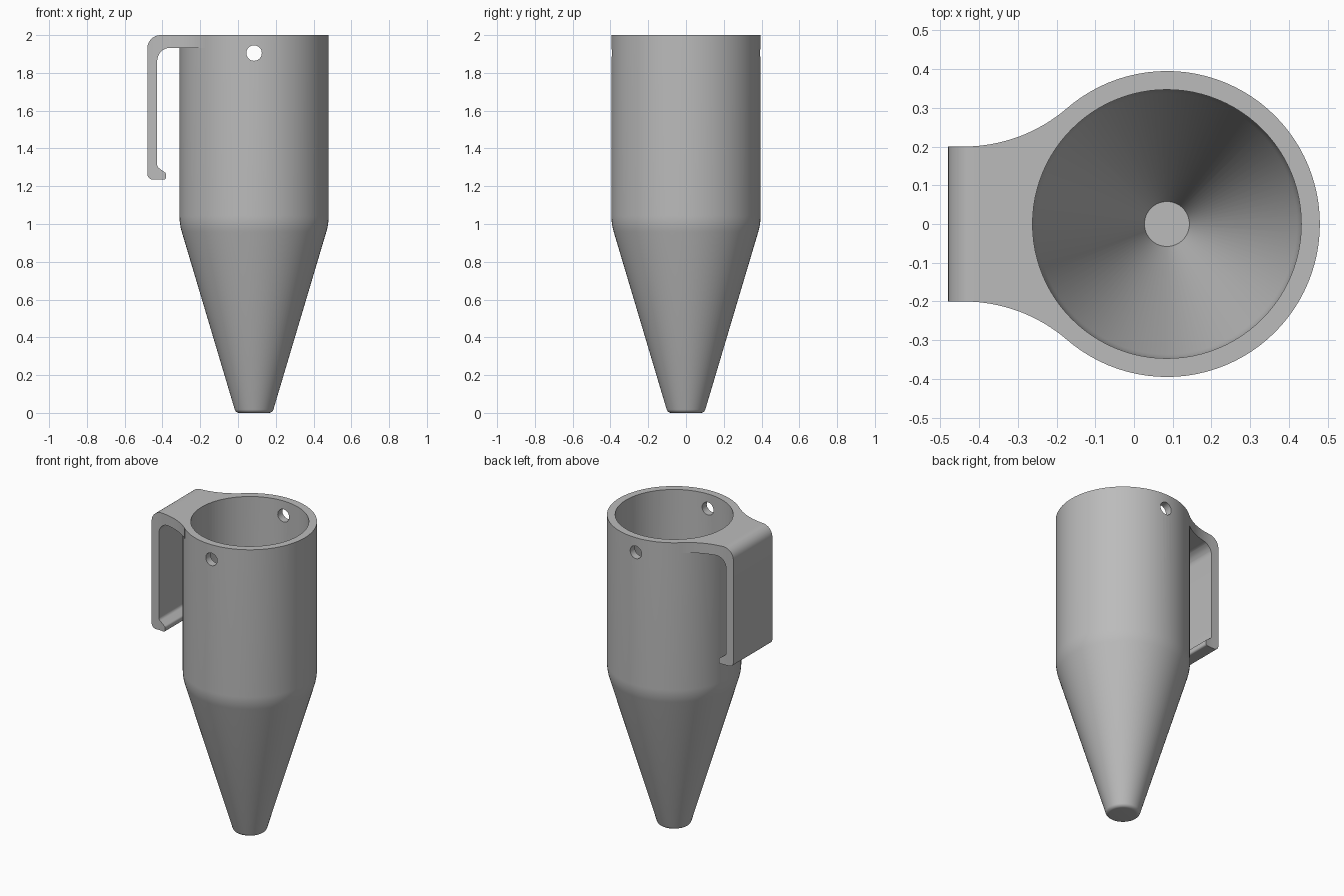
import bpy, bmesh
from math import sin, cos, tan, pi, radians, atan2
from mathutils import Vector, Matrix

cube = bpy.data.objects.get("Cube")
if cube:
    bpy.data.objects.remove(cube, do_unlink=True)

AXIS_X, RADIUS, TOP = 0.085, 0.395, 2.0
CLIP_X, CLIP_HALF = -0.48, 0.2

grey = bpy.data.materials.new("plain grey")
grey.use_nodes = True
COLOUR = (0.5, 0.5, 0.5, 1)
grey.diffuse_color = COLOUR
grey.node_tree.nodes["Principled BSDF"].inputs["Base Color"].default_value = COLOUR


def rounded(corners, steps=8):
    """Turn (u, v, radius) corners into a 2D outline with arcs."""
    out = []
    for i, (u, v, r) in enumerate(corners):
        p = Vector((u, v))
        if r == 0:
            out.append(p)
            continue
        a = (Vector(corners[i - 1][:2]) - p).normalized()
        b = (Vector(corners[(i + 1) % len(corners)][:2]) - p).normalized()
        half = a.angle(b) / 2
        centre = p + (a + b).normalized() * r / sin(half)
        start = p + a * r / tan(half) - centre
        end = p + b * r / tan(half) - centre
        w = start.angle(end)
        for k in range(steps + 1):
            t = k / steps
            out.append(centre + (start * sin((1 - t) * w) + end * sin(t * w)) / sin(w))
    return out


def finish(name, bm):
    bmesh.ops.remove_doubles(bm, verts=bm.verts, dist=1e-5)
    bmesh.ops.recalc_face_normals(bm, faces=bm.faces)
    mesh = bpy.data.meshes.new(name)
    bm.to_mesh(mesh)
    bm.free()
    mesh.materials.append(grey)
    obj = bpy.data.objects.new(name, mesh)
    bpy.context.collection.objects.link(obj)
    return obj


def revolve(name, corners, segments=96):
    """Spin a (radius, height) profile about the holder's axis."""
    bm = bmesh.new()
    verts = [bm.verts.new((AXIS_X + p.x, 0, p.y)) for p in rounded(corners)]
    edges = [bm.edges.new(pair) for pair in zip(verts, verts[1:])]
    bmesh.ops.spin(bm, geom=verts + edges, cent=(AXIS_X, 0, 0), axis=(0, 0, 1),
                   angle=2 * pi, steps=segments)
    return finish(name, bm)


def prism(name, points, depth):
    """Extrude 3D outline points along a vector."""
    bm = bmesh.new()
    face = bm.faces.new([bm.verts.new(p) for p in points])
    new = bmesh.ops.extrude_face_region(bm, geom=[face])["geom"]
    bmesh.ops.translate(bm, vec=depth,
                        verts=[g for g in new if isinstance(g, bmesh.types.BMVert)])
    return finish(name, bm)


def combine(obj, other, operation):
    mod = obj.modifiers.new(operation, "BOOLEAN")
    mod.object, mod.operation, mod.solver = other, operation, "EXACT"
    bpy.context.view_layer.objects.active = obj
    bpy.ops.object.modifier_apply(modifier=mod.name)
    bpy.data.objects.remove(other, do_unlink=True)


# Outer shell and inner cavity
holder = revolve("holder", [(0, 0, 0), (0.097, 0, 0.025), (RADIUS, 1.0, 0.3),
                            (RADIUS, TOP, 0), (0, TOP, 0)])
cavity = revolve("cavity", [(0, 0.045, 0), (0.058, 0.045, 0), (0.347, 1.0, 0.25),
                            (0.347, TOP + 0.1, 0), (0, TOP + 0.1, 0)])

# Belt clip: side profile with rounded bends and a small hook
side = rounded([(CLIP_X, TOP, 0.07), (CLIP_X, 1.235, 0.03), (-0.38, 1.235, 0.012),
                (-0.38, 1.268, 0.015), (-0.428, 1.303, 0.025), (-0.428, 1.933, 0.07),
                (-0.1, 1.933, 0), (-0.1, TOP, 0)])
clip = prism("clip", [(p.x, -0.5, p.y) for p in side], (0, 1, 0))

# Clip plan: flares in concave arcs that meet the shell at a tangent
start_x = -0.44
dx = AXIS_X - start_x
flare = (dx**2 + CLIP_HALF**2 - RADIUS**2) / (2 * (RADIUS - CLIP_HALF))
sweep = atan2(dx, CLIP_HALF + flare)
edge = [(CLIP_X - 0.1, CLIP_HALF)]
for k in range(17):
    a = sweep * k / 16
    edge.append((start_x + flare * sin(a), CLIP_HALF + flare * (1 - cos(a))))
edge.append((-0.12, 0.25))
plan = edge + [(x, -y) for x, y in reversed(edge)]
combine(clip, prism("clip_plan", [(x, y, 1) for x, y in plan], (0, 0, 1.5)), "INTERSECT")

combine(holder, clip, "UNION")
combine(holder, cavity, "DIFFERENCE")

# Cross hole through front and back walls
bm = bmesh.new()
bmesh.ops.create_cone(bm, cap_ends=True, segments=32, radius1=0.041, radius2=0.041, depth=2,
                      matrix=Matrix.Translation((AXIS_X, 0, 1.905)) @ Matrix.Rotation(pi / 2, 4, "X"))
combine(holder, finish("cross_hole", bm), "DIFFERENCE")

# Smooth curves, crisp rims
holder.select_set(True)
bpy.context.view_layer.objects.active = holder
bpy.ops.object.shade_smooth_by_angle(angle=radians(30))
